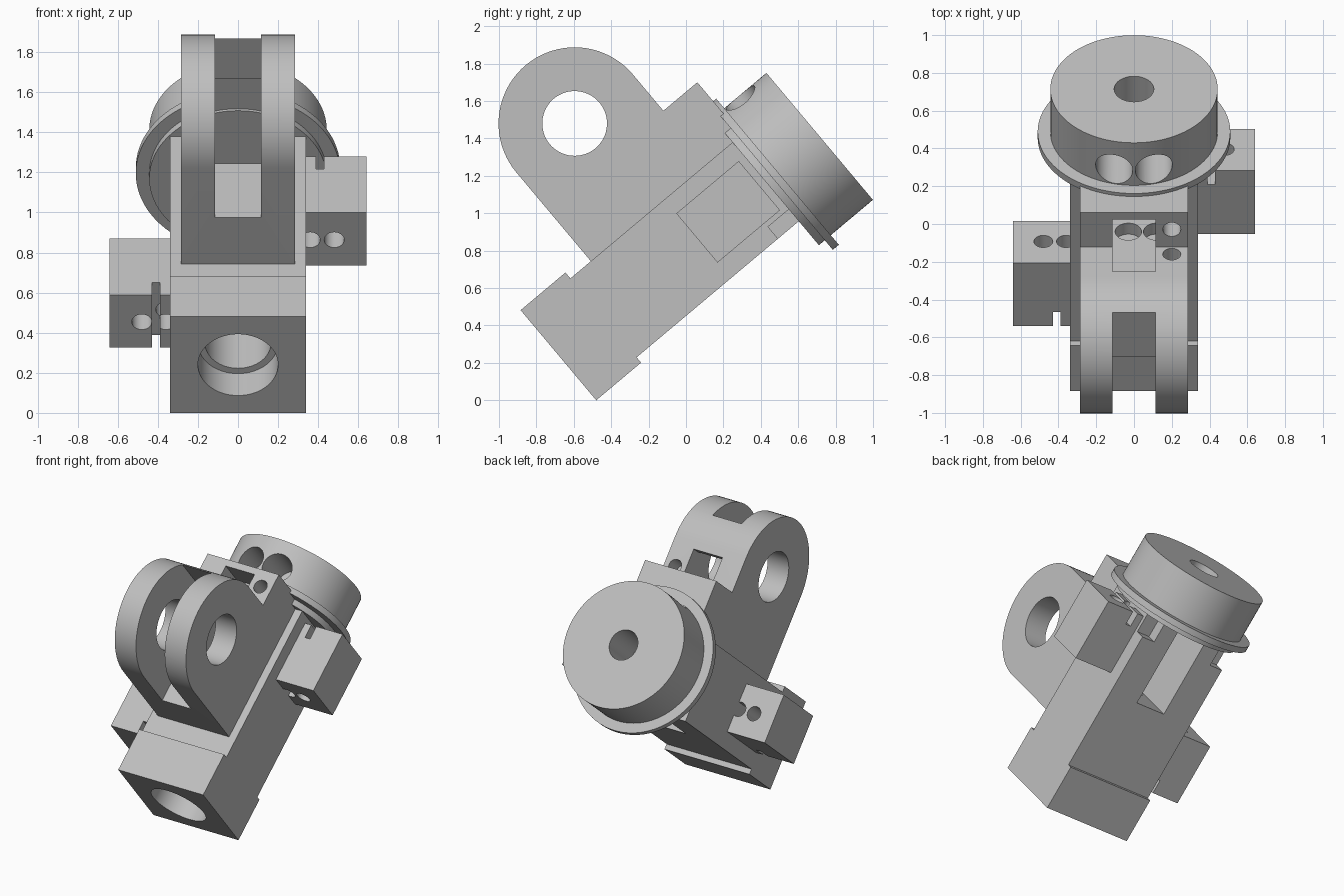
import bpy, bmesh
from math import radians, pi, cos, sin
from mathutils import Matrix

cube = bpy.data.objects.get("Cube")
if cube:
    bpy.data.objects.remove(cube, do_unlink=True)

grey = bpy.data.materials.new("plain grey")
grey.use_nodes = True
COLOUR = (0.52, 0.52, 0.52, 1)
grey.diffuse_color = COLOUR
grey.node_tree.nodes["Principled BSDF"].inputs["Base Color"].default_value = COLOUR

# Parts are built level (y along the barrel, z upward), then tilted together
TILT = Matrix.Translation((0, -0.48, 0)) @ Matrix.Rotation(radians(40), 4, 'X')
AXIS_Z = 0.313
parts = []


def add(name, bm):
    mesh = bpy.data.meshes.new(name)
    bmesh.ops.recalc_face_normals(bm, faces=bm.faces)
    bm.to_mesh(mesh)
    bm.free()
    mesh.materials.append(grey)
    ob = bpy.data.objects.new(name, mesh)
    bpy.context.collection.objects.link(ob)
    return ob


def box(name, x, y, z):
    bm = bmesh.new()
    bmesh.ops.create_cube(bm, size=1)
    for v in bm.verts:
        for i, (lo, hi) in enumerate((x, y, z)):
            v.co[i] = lo if v.co[i] < 0 else hi
    return add(name, bm)


def rod(name, axis, centre, r, lo, hi, sides=64):
    """Cylinder along an axis; centre holds the other two coordinates."""
    bm = bmesh.new()
    bmesh.ops.create_cone(bm, cap_ends=True, segments=sides,
                          radius1=r, radius2=r, depth=hi - lo)
    turn = {'X': Matrix.Rotation(pi / 2, 4, 'Y'),
            'Y': Matrix.Rotation(pi / 2, 4, 'X'), 'Z': Matrix()}[axis]
    pos = list(centre)
    pos.insert('XYZ'.index(axis), (lo + hi) / 2)
    bm.transform(Matrix.Translation(pos) @ turn)
    return add(name, bm)


def plate(name, outline, half):
    """Side outline in (y, z) extruded across x."""
    bm = bmesh.new()
    face = bm.faces.new([bm.verts.new((-half, y, z)) for y, z in outline])
    ext = bmesh.ops.extrude_face_region(bm, geom=[face])
    for v in ext["geom"]:
        if isinstance(v, bmesh.types.BMVert):
            v.co.x = half
    return add(name, bm)


def combine(ob, others, operation='DIFFERENCE'):
    for other in others:
        other.hide_render = True
        mod = ob.modifiers.new("shape", 'BOOLEAN')
        mod.operation, mod.solver, mod.object = operation, 'EXACT', other
    bpy.context.view_layer.update()
    graph = bpy.context.evaluated_depsgraph_get()
    mesh = bpy.data.meshes.new_from_object(ob.evaluated_get(graph))
    ob.modifiers.clear()
    ob.data = mesh
    for other in others:
        bpy.data.objects.remove(other, do_unlink=True)
    parts.append(ob)
    return ob


def pocket():
    return box("pocket", (-0.115, 0.115), (0.876, 1.46), (-0.1, 1.16))


# Square head and barrel housing with a stepped bore
head = box("body", (-0.34, 0.34), (0, 0.313), (0, 0.629))
barrel = box("barrel", (-0.34, 0.34), (0.2, 1.445), (0.037, 0.588))
body = combine(head, [barrel], 'UNION')
parts.clear()
cuts = [rod("bore", 'Y', (0, AXIS_Z), 0.2, -0.1, 0.17),
        rod("bore", 'Y', (0, AXIS_Z), 0.165, 0.1, 0.75),
        pocket()]
cuts += [rod("port", 'Y', (x, 0.36), 0.07, 0.8, 0.9, 32) for x in (-0.03, 0.12)]
cuts += [box("corner", x, (1.3, 1.5), (0, 0.12)) for x in ((-0.4, -0.24), (0.24, 0.4))]
combine(body, cuts)

# Forked bracket: rounded lugs with a block behind
R, CY, CZ = 0.407, 0.863, 1.208
outline = [(CY - R, 0.55)]
outline += [(CY - R * cos(pi * i / 40), CZ + R * sin(pi * i / 40)) for i in range(41)]
outline += [(CY + R, 0.955), (1.507, 0.955), (1.507, 0.55)]
bracket = plate("forked_bracket", outline, 0.285)
combine(bracket, [
    rod("pin_hole", 'X', (CY, CZ), 0.173, -0.5, 0.5),
    box("slot", (-0.115, 0.115), (0.3, 1.208), (0.89, 1.8)),
    pocket(),
    rod("screw_hole", 'Y', (0.2, 1.015), 0.048, 1.15, 1.4, 24),
    rod("screw_hole", 'Z', (0.2, 1.39), 0.048, 0.8, 1.1, 24)])

# Round end cap with a flange, centre hole and two finger holes
cap = rod("end_cap", 'Y', (0, AXIS_Z), 0.443, 1.445, 1.822, 96)
flange = rod("flange", 'Y', (0, AXIS_Z), 0.51, 1.486, 1.528, 96)
combine(cap, [flange], 'UNION')
parts.pop()
combine(cap, [rod("centre_hole", 'Y', (0, AXIS_Z), 0.105, 1.5, 1.95)] +
        [rod("finger_hole", 'Z', (x, 1.63), 0.098, 0.5, 1.0, 48) for x in (-0.105, 0.105)])

# Side blocks, each drilled lengthwise and notched at its outer end
for name, side, start, notch in (("left_block", 1, 0.97, 0.34),
                                 ("right_block", -1, 0.333, -0.02)):
    def span(a, b):
        return tuple(sorted((side * a, side * b)))
    block = box(name, span(0.33, 0.64), (start, start + 0.436), (0.147, 0.49))
    cuts = [rod("drill", 'Y', (side * x, AXIS_Z), 0.05, start - 0.1, start + 0.55, 32)
            for x in (0.36, 0.48)]
    cuts.append(box("notch", span(0.39, 0.43),
                    (start + notch, start + notch + 0.115), (0, 0.6)))
    combine(block, cuts)

# Tilt the whole assembly and shade rounded faces smoothly
bpy.ops.object.select_all(action='DESELECT')
for ob in parts:
    ob.data.transform(TILT)
    ob.select_set(True)
bpy.context.view_layer.objects.active = parts[0]
bpy.ops.object.shade_smooth_by_angle(angle=radians(30))
